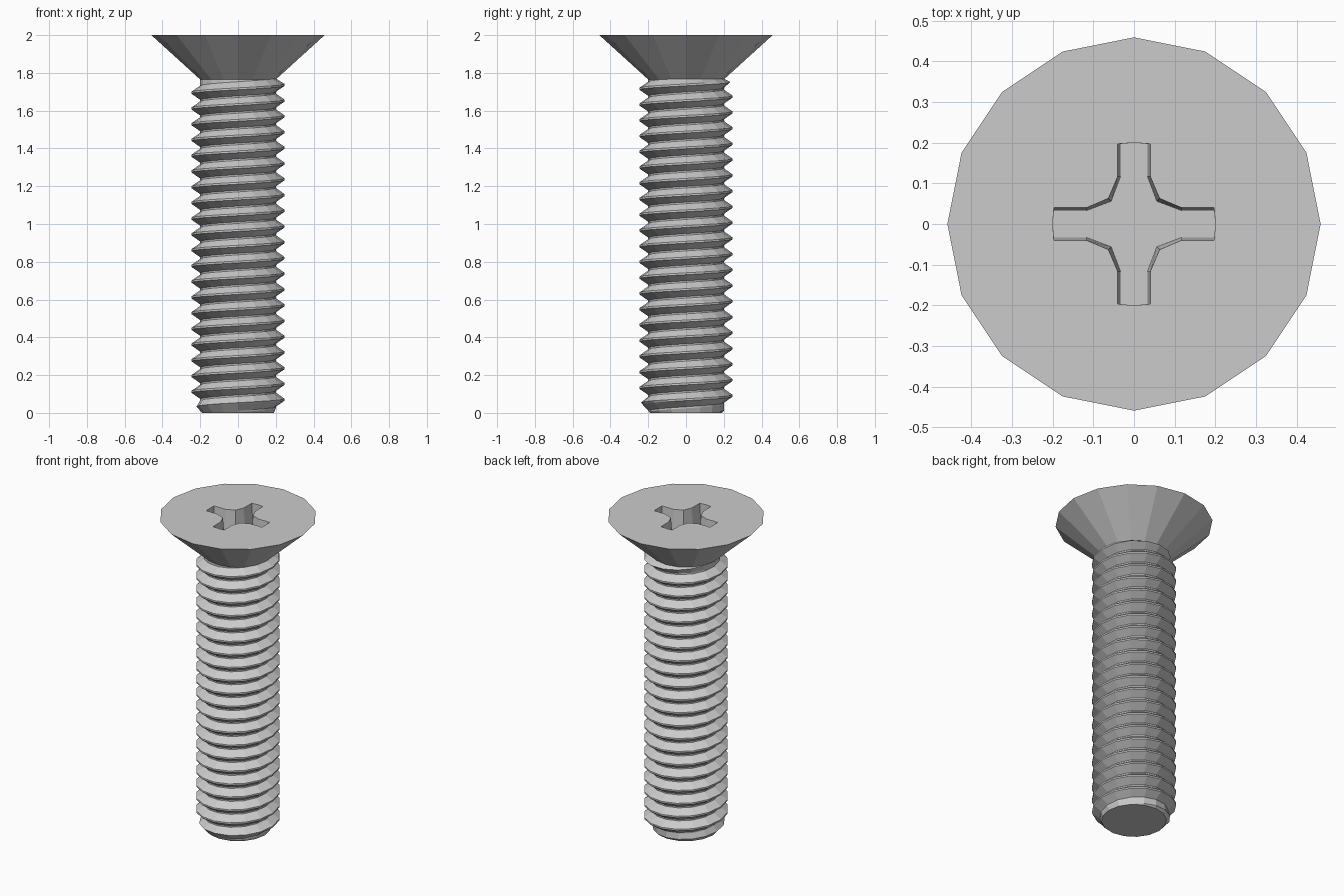
import bpy, bmesh
from math import cos, sin, pi

SIDES = 16
PITCH = 1 / 12
MAJOR, MINOR, TIP = 0.247, 0.2, 0.19
NECK_Z = 1.765

if "Cube" in bpy.data.objects:
    bpy.data.objects.remove(bpy.data.objects["Cube"])

steel = bpy.data.materials.new("plain grey steel")
steel.use_nodes = True
steel.diffuse_color = (0.6, 0.6, 0.6, 1)
steel.node_tree.nodes["Principled BSDF"].inputs["Base Color"].default_value = (0.6, 0.6, 0.6, 1)


def finish(bm, name):
    bmesh.ops.recalc_face_normals(bm, faces=bm.faces)
    mesh = bpy.data.meshes.new(name)
    bm.to_mesh(mesh)
    bm.free()
    mesh.materials.append(steel)
    obj = bpy.data.objects.new(name, mesh)
    bpy.context.collection.objects.link(obj)
    return obj


def ring(bm, r, z):
    return [bm.verts.new((r * cos(2 * pi * i / SIDES), r * sin(2 * pi * i / SIDES), z))
            for i in range(SIDES)]


def bridge(bm, a, b):
    n = len(a)
    for i in range(n):
        bm.faces.new((a[i], a[(i + 1) % n], b[(i + 1) % n], b[i]))


def cross_loop(bm, z, inset):
    # one quarter of the cross, turned four times
    w = 0.04 - inset
    c = 0.063 - inset
    quarter = [(0.2, 0), (0.197, w), (0.117, w), (c, c), (w, 0.117), (w, 0.197)]
    verts = []
    for k in range(4):
        for x, y in quarter:
            for _ in range(k):
                x, y = -y, x
            verts.append(bm.verts.new((x, y, z)))
    return verts


# Countersunk head with a cross recess
bm = bmesh.new()
rim = ring(bm, 0.459, 2)
neck = ring(bm, MINOR, NECK_Z)
bridge(bm, neck, rim)
bm.faces.new(neck)
mouth = cross_loop(bm, 2, 0)
floor = cross_loop(bm, 1.87, 0.007)
bridge(bm, mouth, floor)
bm.faces.new(floor)
top_edges = [bm.edges.get((loop[i - 1], loop[i])) for loop in (rim, mouth) for i in range(len(loop))]
bmesh.ops.triangle_fill(bm, edges=top_edges, use_beauty=True)
finish(bm, "countersunk_head")

# Threaded shank: a helical grid trimmed to a chamfered tip and the neck
bm = bmesh.new()
profile = [(-0.06, MAJOR), (0.06, MAJOR), (0.45, MINOR), (0.55, MINOR)]
columns = []
for j in range(SIDES + 1):
    a = 2 * pi * j / SIDES
    column = []
    for turn in range(-2, 24):
        for offset, r in profile:
            z = 0.07 + PITCH * (turn + offset + j / SIDES)
            z = min(max(z, 0), NECK_Z + 0.005)
            r = min(r, TIP + z * 0.9, max(MINOR, MINOR + (NECK_Z + 0.005 - z) * 2))
            column.append(bm.verts.new((r * cos(a), r * sin(a), z)))
    columns.append(column)
for a, b in zip(columns, columns[1:]):
    for i in range(len(a) - 1):
        bm.faces.new((a[i], b[i], b[i + 1], a[i + 1]))
bmesh.ops.remove_doubles(bm, verts=bm.verts, dist=0.0002)
bmesh.ops.dissolve_degenerate(bm, edges=bm.edges, dist=0.0001)
bmesh.ops.holes_fill(bm, edges=[e for e in bm.edges if e.is_boundary], sides=0)
finish(bm, "threaded_shank")
